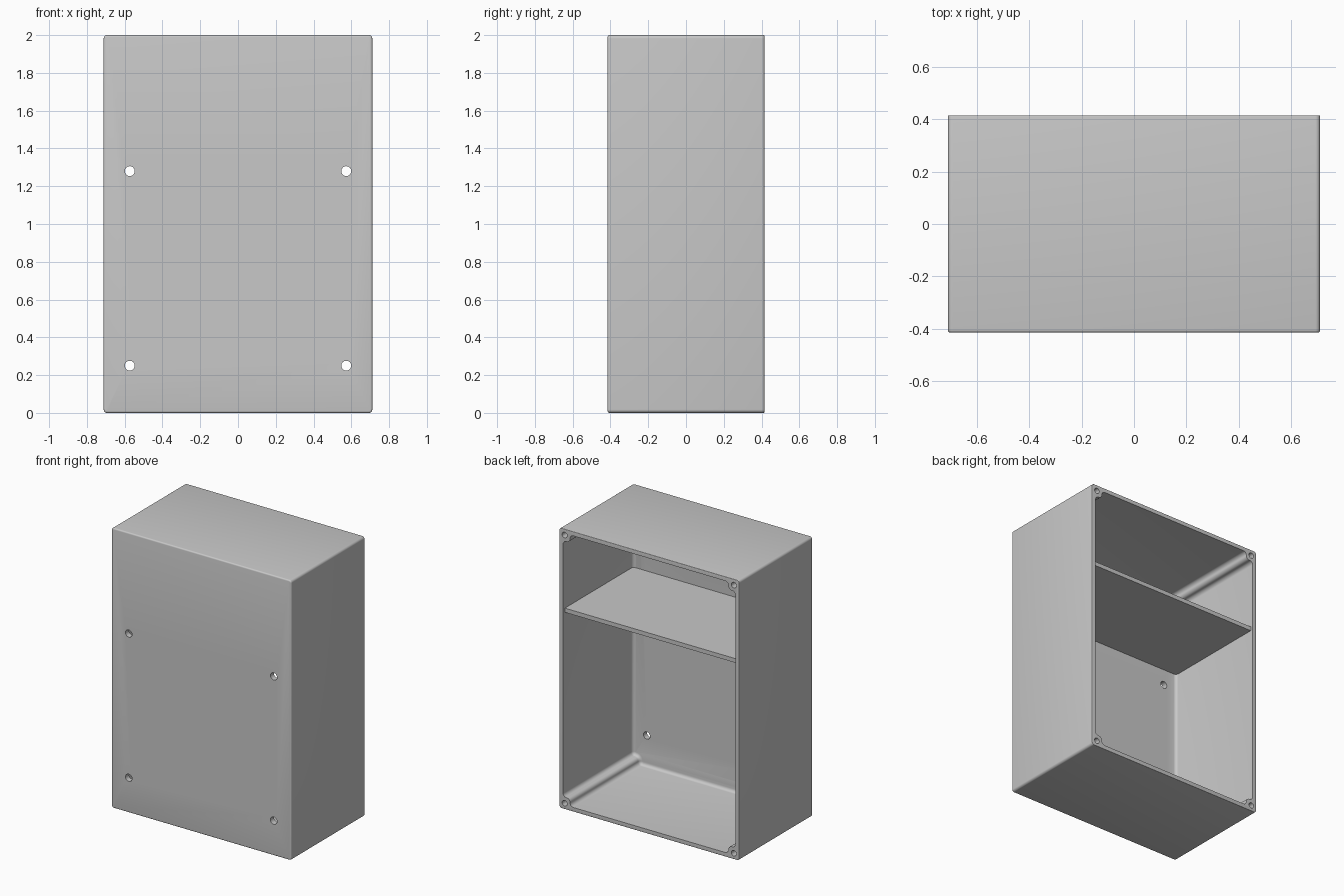
import bpy, bmesh, math
from mathutils import Vector

W, D, H = 0.711, 0.415, 2.0      # half width, half depth, height
WALL, FRONT = 0.03, 0.04         # side wall and front wall thickness
BOSS = 0.055                     # corner boss size inside the walls

if "Cube" in bpy.data.objects:
    bpy.data.objects.remove(bpy.data.objects["Cube"], do_unlink=True)

grey = bpy.data.materials.new("light grey")
grey.use_nodes = True
colour = (0.58, 0.58, 0.58, 1)
grey.diffuse_color = colour
grey.node_tree.nodes["Principled BSDF"].inputs["Base Color"].default_value = colour


def rounded(corners, r, steps=6):
    """Outline with right-angled corners replaced by arcs of radius r."""
    out = []
    for i, c in enumerate(corners):
        c = Vector(c)
        a = (Vector(corners[i - 1]) - c).normalized() * r
        b = (Vector(corners[(i + 1) % len(corners)]) - c).normalized() * r
        for k in range(steps + 1):
            t = k / steps * math.pi / 2
            out.append(c + a * (1 - math.sin(t)) + b * (1 - math.cos(t)))
    return out


def prism(name, outline, y0, y1, bevel_front=0, bevel_back=0):
    """Outline in x and z, extended along y, with optional rounded ends."""
    bm = bmesh.new()
    rings = [[bm.verts.new((p[0], y, p[1])) for p in outline] for y in (y0, y1)]
    caps = [bm.faces.new(ring) for ring in rings]
    n = len(outline)
    for i in range(n):
        j = (i + 1) % n
        bm.faces.new((rings[0][i], rings[0][j], rings[1][j], rings[1][i]))
    bmesh.ops.recalc_face_normals(bm, faces=bm.faces)
    ends = [list(cap.edges) for cap in caps]
    for edges, size in zip(ends, (bevel_front, bevel_back)):
        if size:
            bmesh.ops.bevel(bm, geom=edges, offset=size, segments=4,
                            profile=0.5, affect='EDGES')
    mesh = bpy.data.meshes.new(name)
    bm.to_mesh(mesh)
    bm.free()
    mesh.materials.append(grey)
    ob = bpy.data.objects.new(name, mesh)
    bpy.context.collection.objects.link(ob)
    return ob


def rectangle(w, z0, z1):
    return [(-w, z0), (w, z0), (w, z1), (-w, z1)]


def circle(x, z, r, n=32):
    return [(x + r * math.cos(k * math.tau / n), z + r * math.sin(k * math.tau / n))
            for k in range(n)]


def activate(ob):
    bpy.ops.object.select_all(action='DESELECT')
    ob.select_set(True)
    bpy.context.view_layer.objects.active = ob


def cut(target, cutter):
    cutter.hide_render = True
    mod = target.modifiers.new("cut", 'BOOLEAN')
    mod.operation, mod.solver, mod.object = 'DIFFERENCE', 'EXACT', cutter
    activate(target)
    bpy.ops.object.modifier_apply(modifier=mod.name)
    bpy.data.objects.remove(cutter, do_unlink=True)


# Outer case with softened edges
case = prism("case", rounded(rectangle(W, 0, H), 0.018), -D, D, 0.01, 0.004)

# Cavity open at the back, leaving a boss along each corner
w, lo, hi, b = W - WALL, WALL, H - WALL, BOSS
notched = [(-w + b, lo), (w - b, lo), (w - b, lo + b), (w, lo + b),
           (w, hi - b), (w - b, hi - b), (w - b, hi), (-w + b, hi),
           (-w + b, hi - b), (-w, hi - b), (-w, lo + b), (-w + b, lo + b)]
cut(case, prism("cavity_cutter", rounded(notched, 0.026), -D + FRONT, D + 0.1, 0.022))

# Mounting holes through the front, and screw holes in the bosses
for side in (-1, 1):
    for z in (0.25, 1.28):
        cut(case, prism("hole_cutter", circle(side * 0.573, z, 0.026), -D - 0.1, -D + 0.1))
    for z in (0.042, H - 0.042):
        cut(case, prism("screw_cutter", circle(side * (W - 0.042), z, 0.02, 24), D - 0.2, D + 0.1))

# Shelf between the side walls
shelf = prism("shelf", rectangle(w + 0.01, 1.395, 1.425), -D + FRONT - 0.01, D - 0.02)

activate(case)
bpy.ops.object.shade_smooth_by_angle(angle=math.radians(35))
